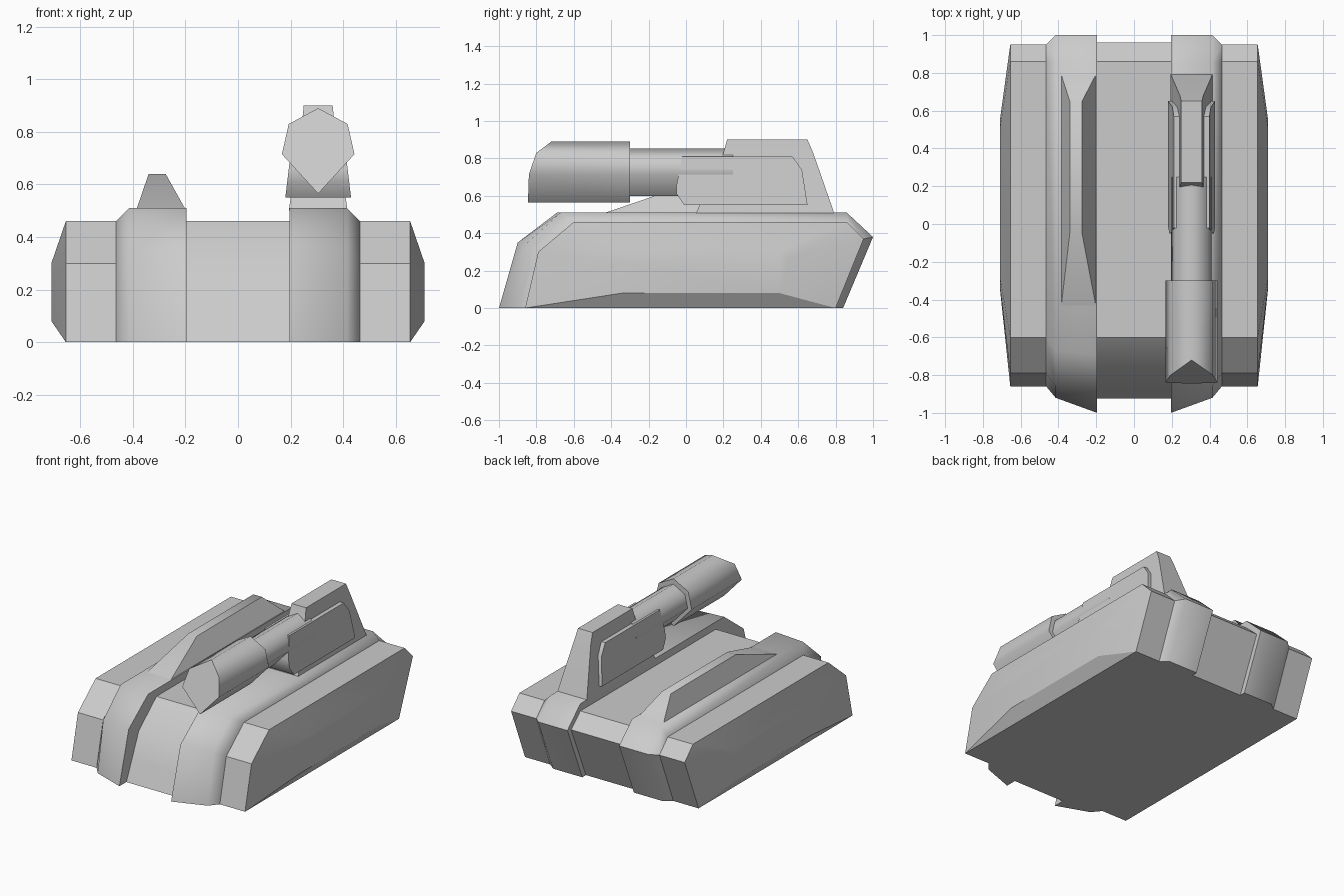
import bpy, bmesh
from math import radians

if "Cube" in bpy.data.objects:
    bpy.data.objects.remove(bpy.data.objects["Cube"])


def loft(name, rings, angle=40):
    """Solid skinned through rings of equal point count, capped at both ends."""
    bm = bmesh.new()
    loops = [[bm.verts.new(p) for p in ring] for ring in rings]
    n = len(loops[0])
    for a, b in zip(loops, loops[1:]):
        for i in range(n):
            bm.faces.new((a[i], a[(i + 1) % n], b[(i + 1) % n], b[i]))
    bm.faces.new(loops[0])
    bm.faces.new(loops[-1])
    bmesh.ops.recalc_face_normals(bm, faces=bm.faces)
    me = bpy.data.meshes.new(name)
    bm.to_mesh(me)
    bm.free()
    ob = bpy.data.objects.new(name, me)
    bpy.context.collection.objects.link(ob)
    bpy.ops.object.select_all(action='DESELECT')
    ob.select_set(True)
    bpy.context.view_layer.objects.active = ob
    bpy.ops.object.shade_smooth_by_angle(angle=radians(angle))
    return ob


def side(x, profile):
    return [(x, y, z) for y, z in profile]


def rect(z, x0, x1, y0, y1):
    return [(x0, y0, z), (x1, y0, z), (x1, y1, z), (x0, y1, z)]


# Side profiles (y, z)
track = [(-.86, 0), (-.79, .3), (-.6, .46), (.86, .46), (.95, .37), (.8, 0)]
track_face = [(-.34, .08), (-.33, .24), (-.28, .3), (.5, .3), (.55, .26), (.5, .08)]
fender_in = [(-1, 0), (-.9, .35), (-.69, .51), (.86, .51), (1, .38), (.84, 0)]
fender_out = [(-.92, 0), (-.86, .34), (-.67, .51), (.86, .51), (1, .38), (.84, 0)]
hull = [(-.925, 0), (-.87, .12), (-.79, .3), (-.6, .46), (.86, .46), (.96, .37), (.8, 0)]

# Central body
loft("hull", [side(-.2, hull), side(.2, hull)])

# Tracks and fenders on both sides
for s, label in ((-1, "left"), (1, "right")):
    loft(label + "_track", [side(s * .46, track), side(s * .655, track),
                            side(s * .71, track_face)], 30)
    loft(label + "_fender", [side(s * .195, fender_in), side(s * .415, fender_out),
                             side(s * .465, track)], 50)

# Raised ridge on the left fender
loft("left_ridge", [rect(.5, -.388, -.197, -.46, .8),
                    rect(.64, -.34, -.275, -.05, .65)], 50)

# Gun mount fin on the right fender
loft("gun_fin", [rect(.5, .193, .417, .05, .795),
                 rect(.83, .243, .367, .2, .68),
                 rect(.9, .25, .36, .22, .65)])

# Housing around the breech, narrowing upwards
pod = [(-.01, .55), (-.05, .61), (-.05, .66), (-.02, .81), (.57, .81), (.62, .74), (.65, .55)]
loft("gun_housing", [[(.305 + s * (.125 - (z - .55) * .12), y, z) for y, z in pod]
                     for s in (-1, 1)])

# Six-sided barrel and muzzle (x offset, z offset from the gun axis)
hexagon = [(0, .17), (.112, .11), (.138, -.005), (0, -.155), (-.138, -.005), (-.112, .11)]


def gun_ring(scale, ys):
    return [(.305 + x * scale, y, .72 + z * scale) for (x, z), y in zip(hexagon, ys)]


loft("barrel", [gun_ring(.78, [-.35] * 6), gun_ring(.78, [.25] * 6)], 65)
loft("muzzle", [gun_ring(1, [-.72, -.8, -.84, -.845, -.84, -.8]),
                gun_ring(1, [-.3] * 6)], 65)
